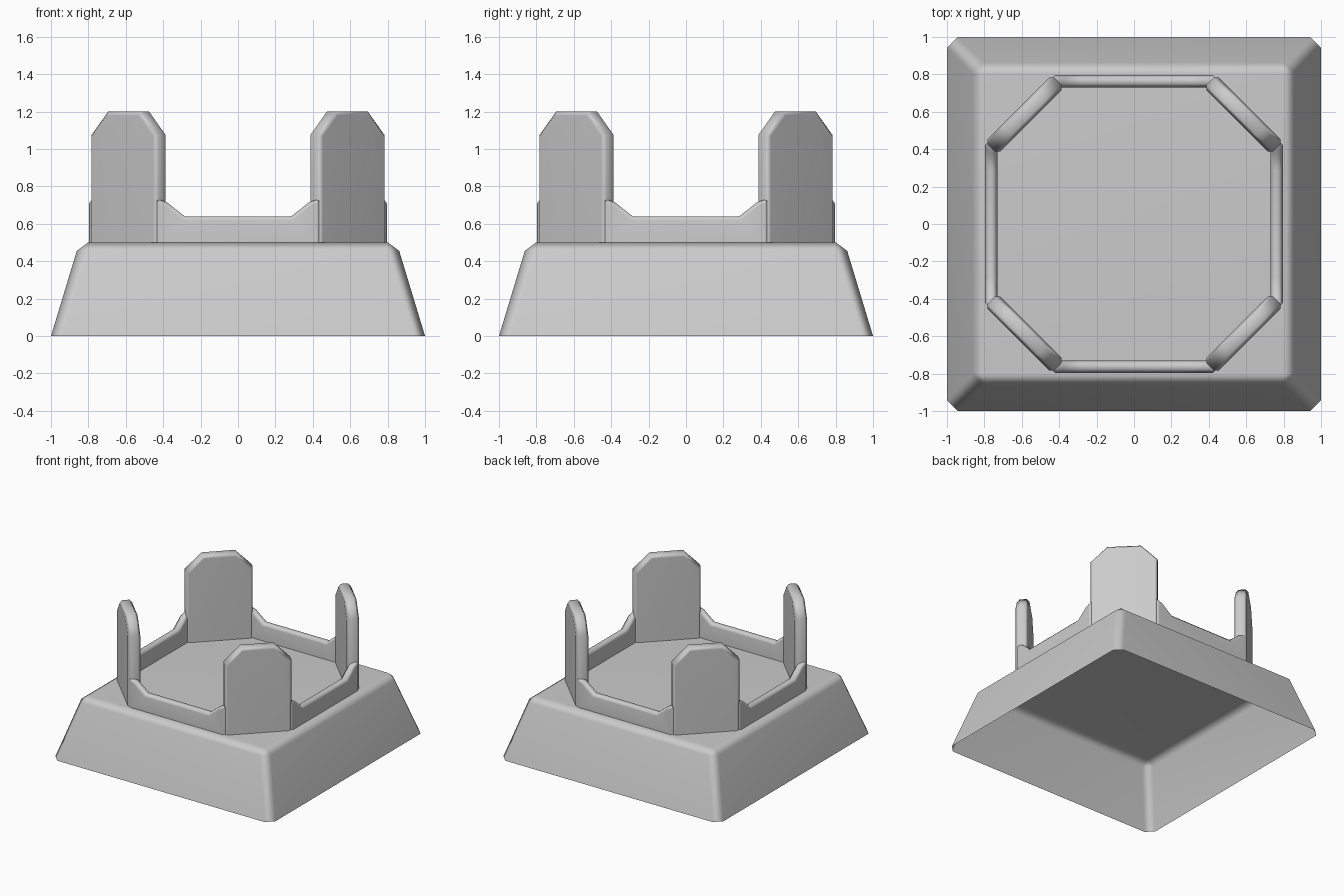
import bpy, bmesh
from math import cos, sin, radians, sqrt

if "Cube" in bpy.data.objects:
    bpy.data.objects.remove(bpy.data.objects["Cube"])

Z0 = 0.5               # top of the base
FLAT, CORNER = 0.797, 0.44   # octagon: side distance and half side length
BEVEL = 0.02


def finish(name, bm):
    mesh = bpy.data.meshes.new(name)
    bm.to_mesh(mesh)
    bm.free()
    ob = bpy.data.objects.new(name, mesh)
    bpy.context.collection.objects.link(ob)
    bpy.ops.object.select_all(action='DESELECT')
    ob.select_set(True)
    bpy.context.view_layer.objects.active = ob
    bpy.ops.object.shade_smooth_by_angle(angle=radians(50))
    wn = ob.modifiers.new("weighted_normals", 'WEIGHTED_NORMAL')
    wn.keep_sharp = True
    return ob


def panel(name, profile, dist, depth, angle):
    """Upright (s, z) profile, thickened inward from distance dist, facing angle."""
    n, t = (cos(angle), sin(angle)), (-sin(angle), cos(angle))
    bm = bmesh.new()
    verts = [bm.verts.new((n[0] * dist + t[0] * s, n[1] * dist + t[1] * s, z))
             for s, z in profile]
    face = bm.faces.new(verts)
    ext = bmesh.ops.extrude_face_region(bm, geom=[face], use_keep_orig=True)
    moved = [v for v in ext['geom'] if isinstance(v, bmesh.types.BMVert)]
    bmesh.ops.translate(bm, verts=moved, vec=(-n[0] * depth, -n[1] * depth, 0))
    bmesh.ops.recalc_face_normals(bm, faces=bm.faces)
    # soften the rims of the outer and inner faces
    inner = set(moved)
    rims = [e for e in bm.edges
            if (e.verts[0] in inner) == (e.verts[1] in inner)
            and max(v.co.z for v in e.verts) > Z0 + 0.01]
    bmesh.ops.bevel(bm, geom=rims, offset=BEVEL, segments=1, affect='EDGES')
    # open underside where the panel meets the base
    under = [f for f in bm.faces if all(v.co.z < Z0 + 0.001 for v in f.verts)]
    bmesh.ops.delete(bm, geom=under, context='FACES')
    return finish(name, bm)


# Base: hollow tapered square shell, chamfered corners, open below
def ring(bm, h, c, z):
    pts = [(h, -h + c), (h, h - c), (h - c, h), (-h + c, h),
           (-h, h - c), (-h, -h + c), (-h + c, -h), (h - c, -h)]
    return [bm.verts.new((x, y, z)) for x, y in pts]


bm = bmesh.new()
rings = [ring(bm, 1.0, 0.058, 0), ring(bm, 0.862, 0.06, 0.455), ring(bm, 0.802, 0, Z0)]
for lo, hi in zip(rings, rings[1:]):
    for i in range(8):
        j = (i + 1) % 8
        bm.faces.new((lo[i], lo[j], hi[j], hi[i]))
bm.faces.new(rings[2])
bmesh.ops.remove_doubles(bm, verts=bm.verts, dist=0.0005)
bmesh.ops.recalc_face_normals(bm, faces=bm.faces)
if max(bm.faces, key=lambda f: f.calc_center_median().z).normal.z < 0:
    bmesh.ops.reverse_faces(bm, faces=bm.faces)
finish("base", bm)

# Low walls with ramps up to the posts, and posts with clipped tops
wall = [(-CORNER, Z0), (CORNER, Z0), (CORNER, 0.735), (0.38, 0.715), (0.285, 0.64),
        (-0.285, 0.64), (-0.38, 0.715), (-CORNER, 0.735)]
hw = (FLAT - CORNER) / sqrt(2)
post = [(-hw, Z0), (hw, Z0), (hw, 1.075), (hw - 0.125, 1.2),
        (-hw + 0.125, 1.2), (-hw, 1.075)]
for k in range(4):
    panel(f"low_wall_{k + 1}", wall, FLAT, 0.068, radians(90 * k))
    panel(f"corner_post_{k + 1}", post, (FLAT + CORNER) / sqrt(2), 0.095, radians(90 * k + 45))
